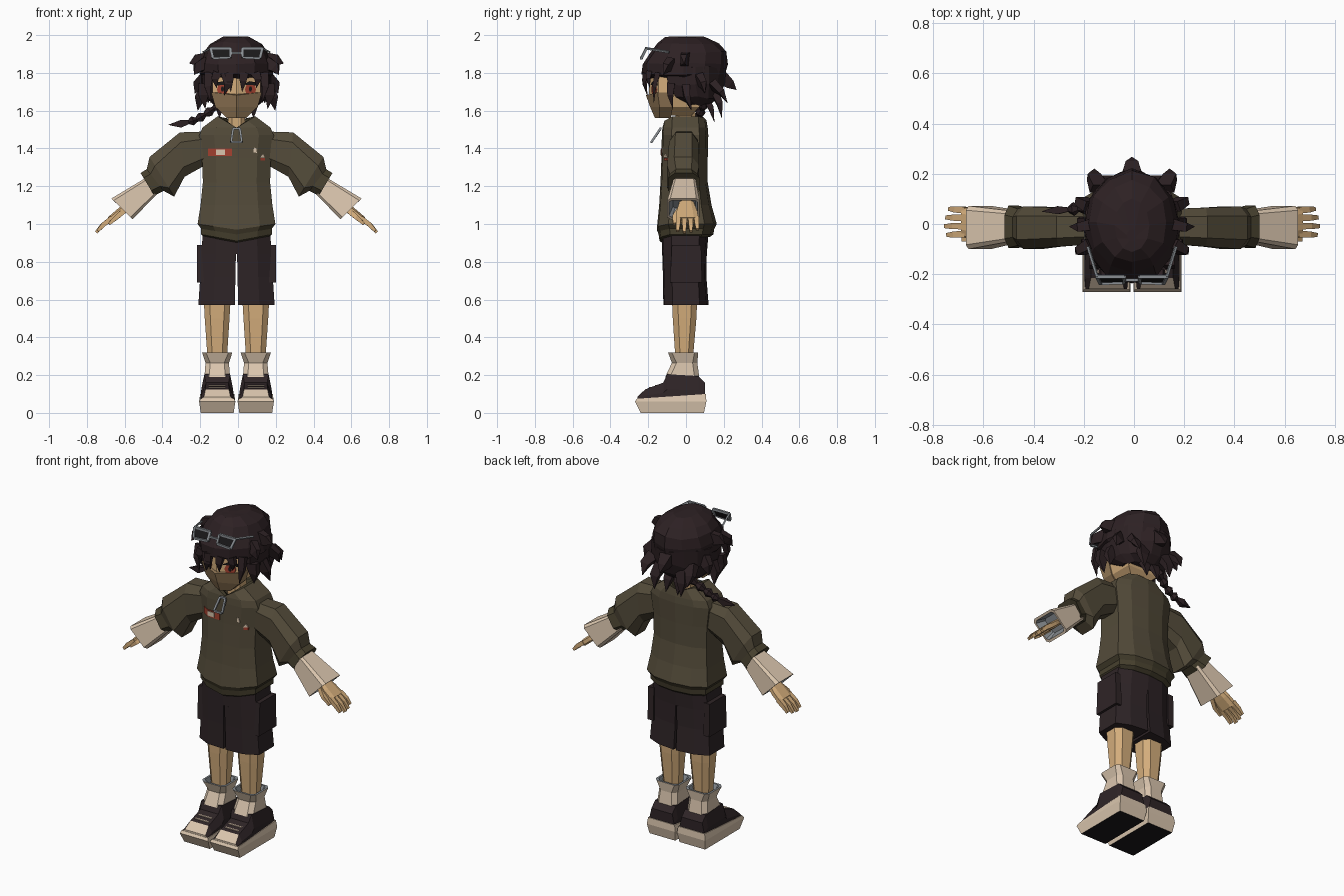
import bpy, bmesh, math, random
from mathutils import Vector as V

random.seed(4)
CX = -0.008  # body centre line


def mat(name, r, g, b):
    m = bpy.data.materials.new(name)
    m.diffuse_color = (r, g, b, 1)
    return m


SKIN = mat("skin", .66, .42, .20)
MASK = mat("mask_tan", .31, .20, .10)
HAIR = mat("hair_brown", .026, .015, .017)
CLOTH = mat("dark_cloth", .028, .018, .020)
OLIVE = mat("olive", .088, .071, .042)
HEM = mat("dark_olive", .062, .051, .027)
BEIGE = mat("beige", .70, .56, .42)
GREY = mat("grey", .25, .27, .29)
RED = mat("red", .38, .055, .03)
BLACK = mat("black", .010, .009, .010)


def build(name, lofts, mats, seg={}):
    """Skin each list of rings; seg maps segment number (-1 = start cap) to a slot."""
    bm = bmesh.new()
    for rings in lofts:
        vs = [[bm.verts.new((p[0] + CX, p[1], p[2])) for p in r] for r in rings]
        n = len(rings[0])
        for k in range(len(vs) - 1):
            for i in range(n):
                j = (i + 1) % n
                f = bm.faces.new((vs[k][i], vs[k][j], vs[k + 1][j], vs[k + 1][i]))
                f.material_index = seg.get(k, 0)
        bm.faces.new(vs[0][::-1]).material_index = seg.get(-1, 0)
        bm.faces.new(vs[-1]).material_index = seg.get(len(vs) - 1, 0)
    bmesh.ops.remove_doubles(bm, verts=bm.verts, dist=1e-5)
    bmesh.ops.recalc_face_normals(bm, faces=bm.faces)
    me = bpy.data.meshes.new(name)
    bm.to_mesh(me)
    bm.free()
    for m in mats:
        me.materials.append(m)
    ob = bpy.data.objects.new(name, me)
    bpy.context.collection.objects.link(ob)
    return ob


def both(lofts):
    return lofts + [[[(-p[0], p[1], p[2]) for p in r] for r in l] for l in lofts]


def rect(x0, x1, y0, y1, z, c=0.0):
    if not c:
        return [(x0, y0, z), (x1, y0, z), (x1, y1, z), (x0, y1, z)]
    return [(x0 + c, y0, z), (x1 - c, y0, z), (x1, y0 + c, z), (x1, y1 - c, z),
            (x1 - c, y1, z), (x0 + c, y1, z), (x0, y1 - c, z), (x0, y0 + c, z)]


def body(w, yf, yb, z, dip=0.0, back=0.0):
    """Ten-sided body section; dip lowers the front middle."""
    h = [(0, yf, z - dip), (.6 * w, .95 * yf, z - dip * .4), (w, .6 * yf, z),
         (w, .6 * yb, z), (.6 * w, .9 * yb, z - back * .4), (0, yb, z - back)]
    return h + [(-p[0], p[1], p[2]) for p in h[4:0:-1]]


def slab(top, bot, y0, y1, c=.22):
    """Eight-sided arm section between a top and a bottom point (x, z)."""
    t, b = V((top[0], 0, top[1])), V((bot[0], 0, bot[1]))
    at = lambda u, v: t.lerp(b, u) + V((0, y0 + (y1 - y0) * v, 0))
    return [at(u, v) for u, v in ((0, c), (0, 1 - c), (c, 1), (1 - c, 1),
                                  (1, 1 - c), (1, c), (1 - c, 0), (c, 0))]


def limb(pts, radii, n=4, flat=1.0):
    """Tapering tube through points."""
    pts = [V(p) for p in pts]
    rings = []
    for i, p in enumerate(pts):
        d = (pts[min(i + 1, len(pts) - 1)] - pts[max(i - 1, 0)]).normalized()
        s = d.cross(V((0, 1, 0)))
        s = V((1, 0, 0)) if s.length < .1 else s.normalized()
        t = s.cross(d)
        rings.append([p + s * math.cos(a) * radii[i] + t * math.sin(a) * radii[i] * flat
                      for a in [(k + .5) * math.tau / n for k in range(n)]])
    return rings


def plate(outline, fy, thick=.006):
    """Thin plate of (x, z) points laid on a front surface y = fy(x)."""
    return [[(x, fy(x) + o, z) for x, z in outline] for o in (.002, -thick)]


def box2(x0, x1, z0, z1):
    return [(x0, z0), (x1, z0), (x1, z1), (x0, z1)]


# shoes, socks and legs
C = .102
build("soles", both([[rect(C - .087, C + .087, -.24, .095, 0), rect(C - .096, C + .096, -.27, .108, .06),
                      [(C - .09, -.26, .075), (C + .09, -.26, .075), (C + .09, .105, .1), (C - .09, .105, .1)]]]),
      [BEIGE, BLACK], {-1: 1})
upper = [[(C - wb, y, .07), (C + wb, y, .07), (C + wb * .97, y, .07 + (z - .07) * .4), (C + wt, y, z),
          (C - wt, y, z), (C - wb * .97, y, .07 + (z - .07) * .4)]
         for y, z, wb, wt in ((-.258, .085, .085, .07), (-.215, .125, .088, .062), (-.12, .16, .088, .06),
                              (-.10, .205, .087, .068), (.065, .195, .087, .07), (.10, .16, .085, .07))]
shoes = build("shoe_uppers", both([upper]), [CLOTH, BEIGE])
for f in shoes.data.polygons:  # pale toe caps
    if f.center.y < -.22 and abs(f.normal.x) < .5:
        f.material_index = 1
build("shoe_laces", both([[rect(C - .045, C + .045, y, y + .009, z), rect(C - .045, C + .045, y, y + .009, z + .008)]
                          for y, z in ((-.195, .129), (-.165, .14))]), [BEIGE])
build("socks", both([[rect(C - .068, C + .068, -.11, .07, .19, .025), rect(C - .062, C + .062, -.075, .06, .265, .025),
                      rect(C - .08, C + .08, -.095, .065, .32, .02), rect(C - .068, C + .068, -.083, .053, .32, .02),
                      rect(C - .06, C + .06, -.07, .045, .29, .02)]]),
      [BEIGE, GREY], {2: 1, 3: 1, 4: 1})
build("legs", both([[rect(C - .05, C + .05, -.055, .035, .27, .025), rect(C - .065, C + .066, -.07, .055, .5, .03),
                     rect(C - .072, C + .072, -.075, .06, .62, .03)]]), [SKIN])


# shorts with side pockets
def half(w, yf, yb, z, gap):
    return [(gap, yf, z), (.6 * w, .95 * yf, z), (w, .6 * yf, z), (w, .6 * yb, z), (.6 * w, .9 * yb, z), (gap, yb, z)]


build("shorts", both([[half(.202, -.12, .12, .57, .008), half(.192, -.122, .108, .72, .006),
                       half(.186, -.126, .11, .84, .003)]])
      + [[body(.186, -.126, .11, .84), body(.178, -.13, .12, .96)]], [CLOTH])
build("pockets", both([[[(x1, y, z) for y, z in ((-.085, .69), (.085, .69), (.08, .89), (-.075, .89))]
                        for x1 in (.17, .209)]]), [CLOTH])

# hooded top
build("hoodie", [[body(.17, -.125, .125, .93, .03), body(.187, -.14, .145, .945, .035), body(.187, -.145, .15, .975, .03),
                  body(.206, -.155, .163, 1.0, .03), body(.19, -.142, .135, 1.1), body(.178, -.135, .115, 1.22),
                  body(.182, -.13, .115, 1.35), body(.198, -.128, .118, 1.47), body(.18, -.125, .115, 1.51),
                  body(.10, -.12, .108, 1.57, .06, .02), body(.075, -.095, .085, 1.565, .06, .03),
                  body(.06, -.07, .065, 1.49)]],
      [OLIVE, HEM], {-1: 1, 0: 1, 1: 1, 2: 1, 9: 1, 10: 1, 11: 1})
build("sleeves", both([[slab((.15, 1.49), (.15, 1.32), -.08, .06), slab((.30, 1.485), (.275, 1.25), -.09, .065),
                        slab((.46, 1.355), (.33, 1.145), -.10, .07), slab((.475, 1.29), (.385, 1.175), -.085, .06),
                        slab((.508, 1.27), (.435, 1.15), -.095, .073), slab((.49, 1.25), (.43, 1.17), -.07, .05)]]),
      [OLIVE, HEM], {3: 1, 4: 1, 5: 1})
build("undersleeves", both([[slab((.47, 1.25), (.41, 1.17), -.065, .05, .1), slab((.662, 1.135), (.55, 1.025), -.10, .072, .1),
                             slab((.652, 1.125), (.56, 1.035), -.09, .062, .1),
                             slab((.60, 1.15), (.53, 1.085), -.07, .05, .1)]]),
      [BEIGE, GREY], {2: 1, 3: 1})

# hands
hand = [[slab((.575, 1.125), (.555, 1.095), -.035, .04), slab((.635, 1.075), (.61, 1.045), -.05, .06),
         slab((.682, 1.035), (.66, 1.005), -.05, .066)]]
for y, l in ((-.04, .95), (-.008, 1.06), (.024, 1.0), (.055, .85)):
    hand.append(limb([(.66, y, 1.03), (.66 + .047 * l, y * 1.05, 1.03 - .035 * l),
                      (.66 + .078 * l, y * 1.1, 1.03 - .07 * l)], [.019, .017, .011]))
hand.append(limb([(.595, -.035, 1.07), (.635, -.06, 1.035), (.675, -.062, 1.0)], [.02, .017, .01]))
build("hands", both(hand), [SKIN])


# badges, zip pull
def chest(x):
    x = abs(x)
    return -.1285 + .0065 * x / .11 if x < .11 else -.122 + .045 * (x - .11) / .075


build("red_patch", [plate(box2(-.15, -.11, 1.36, 1.4), chest), plate(box2(-.11, -.025, 1.36, 1.4), chest),
                    plate(box2(.128, .15, 1.335, 1.35), chest)], [RED])
build("pale_badges", [plate(box2(-.108, -.06, 1.366, 1.394), chest, .009),
                      plate([(.09, 1.38), (.108, 1.376), (.105, 1.4), (.092, 1.405)], chest),
                      plate([(.125, 1.351), (.15, 1.351), (.14, 1.37)], chest)], [BEIGE])
pull = [(-.028, -.182, 1.435), (.028, -.182, 1.435), (.018, -.135, 1.505), (-.018, -.135, 1.505)]
build("zip_pull", [limb([pull[i], pull[(i + 1) % 4]], [.008, .008]) for i in range(4)], [GREY])

# neck, head and face mask
build("neck", [[rect(-.045, .045, -.05, .05, 1.46, .02), rect(-.045, .045, -.06, .05, 1.63, .02)]], [SKIN])


def face(w, yf, ym, yb, z, mid=0.0):
    return [(0, yf, z - mid), (w, ym, z), (w, yb, z), (-w, yb, z), (-w, ym, z)]


build("head", [[face(.05, -.15, -.12, .03, 1.575), face(.105, -.185, -.13, .07, 1.62), face(.127, -.195, -.145, .1, 1.69),
                face(.127, -.195, -.145, .12, 1.84)]], [SKIN])
build("face_mask", [[face(.052, -.165, -.14, -.08, 1.562), face(.112, -.19, -.14, -.07, 1.62),
                     face(.134, -.212, -.15, -.07, 1.697, .015)]], [MASK])


def brow(x):
    return -.195 + .05 * abs(x) / .127


def oval(cx, cz, rx, rz, n=8):
    return [(cx + rx * math.cos(math.tau * k / n), cz + rz * math.sin(math.tau * k / n)) for k in range(n)]


build("eye_irises", both([plate(oval(.074, 1.712, .03, .034), brow)]), [RED])
build("eye_lashes", both([plate([(.035, 1.738), (.115, 1.733), (.112, 1.748), (.07, 1.756)], brow, .008),
                          plate(oval(.074, 1.715, .009, .016, 6), brow, .008)]), [BLACK])


# hair: faceted crown, lower back mass and pointed locks
def crown(rx, yf, yb, z, a0=0, a1=360, n=12, jit=.008):
    cy, out = (yf + yb) / 2, []
    for k in range(n):
        a = math.radians(a0 + (a1 - a0) * k / (n if a1 - a0 == 360 else n - 1))
        j = 1 + random.uniform(-jit, jit) * 4
        out.append((rx * j * math.cos(a), cy + (yb - yf) / 2 * j * math.sin(a), z + random.uniform(-jit, jit)))
    return out


build("hair_crown", [[crown(.16, -.18, .17, 1.77), crown(.19, -.235, .205, 1.795), crown(.192, -.235, .215, 1.85),
                      crown(.172, -.195, .21, 1.905), crown(.14, -.155, .17, 1.957), crown(.07, -.11, .10, 1.99, jit=.004),
                      crown(.02, -.07, -.02, 1.993, jit=.001)]], [HAIR])
build("hair_back", [[crown(.185, -.2, .21, 1.83, -32, 212), crown(.185, -.19, .205, 1.74, -32, 212),
                     crown(.165, -.15, .18, 1.67, -25, 205), crown(.12, -.04, .13, 1.63, -15, 195)]], [HAIR])
locks = []
for b, t, w in (((.15, .0, 1.87), (.25, -.01, 1.85), .055), ((.16, -.08, 1.85), (.225, -.12, 1.79), .05),
                ((.145, -.15, 1.80), (.135, -.17, 1.64), .034), ((.165, -.08, 1.74), (.165, -.07, 1.61), .05),
                ((.16, .0, 1.72), (.205, .03, 1.6), .05), ((.165, .07, 1.77), (.22, .10, 1.69), .05),
                ((.13, .14, 1.74), (.15, .22, 1.64), .05), ((.07, .15, 1.70), (.09, .19, 1.56), .05),
                ((.03, .10, 1.67), (.04, .15, 1.54), .045), ((.10, -.195, 1.80), (.105, -.19, 1.72), .036),
                ((.04, -.215, 1.80), (.03, -.212, 1.70), .034)):
    b, t = V(b), V(t)
    m = b.lerp(t, .5) + V((.012 if b.x > .05 else 0, .008 if b.y > 0 else -.008, .008))
    locks.append(limb([b, m, t], [w, w * .75, .001], 4, .6))
locks = both(locks)
locks.append(limb([(0, .17, 1.79), (0, .235, 1.74), (0, .267, 1.71)], [.06, .035, .001]))
locks.append(limb([(-.06, -.205, 1.80), (-.045, -.218, 1.74), (-.065, -.205, 1.68)], [.035, .028, .001], 4, .6))
build("hair_locks", locks, [HAIR])

# braid: a chain of knots ending in a tuft
path = [V((-.07, .10, 1.65)), V((-.12, .085, 1.61)), V((-.165, .07, 1.58)), V((-.21, .062, 1.553)), V((-.25, .058, 1.54))]
braid = [limb([p, p.lerp(q, .55), q.lerp(p, -.1)], [.012, .028, .012], 6) for p, q in zip(path, path[1:])]
braid.append(limb([(-.245, .058, 1.542), (-.295, .055, 1.53), (-.36, .05, 1.525)], [.012, .028, .001], 4, .8))
build("braid", braid, [HAIR])

# glasses pushed up on the hair
gy = lambda z: -.24 + (z - 1.87) * .5
frame, lens = [], []
for s in (-1, 1):
    c = [(s * x, gy(z), z) for x, z in ((.032, 1.882), (.125, 1.877), (.138, 1.93), (.03, 1.93))]
    frame += [limb([c[i], c[(i + 1) % 4]], [.009, .009]) for i in range(4)]
    lens.append([[(x, y + o, z) for x, y, z in c] for o in (0, .006)])
    frame.append(limb([c[2], (s * .175, -.09, 1.91)], [.007, .007]))
frame.append(limb([(-.03, gy(1.905), 1.905), (.03, gy(1.905), 1.905)], [.008, .008]))
build("glasses_frame", frame, [GREY])
build("glasses_lenses", lens, [BLACK])
